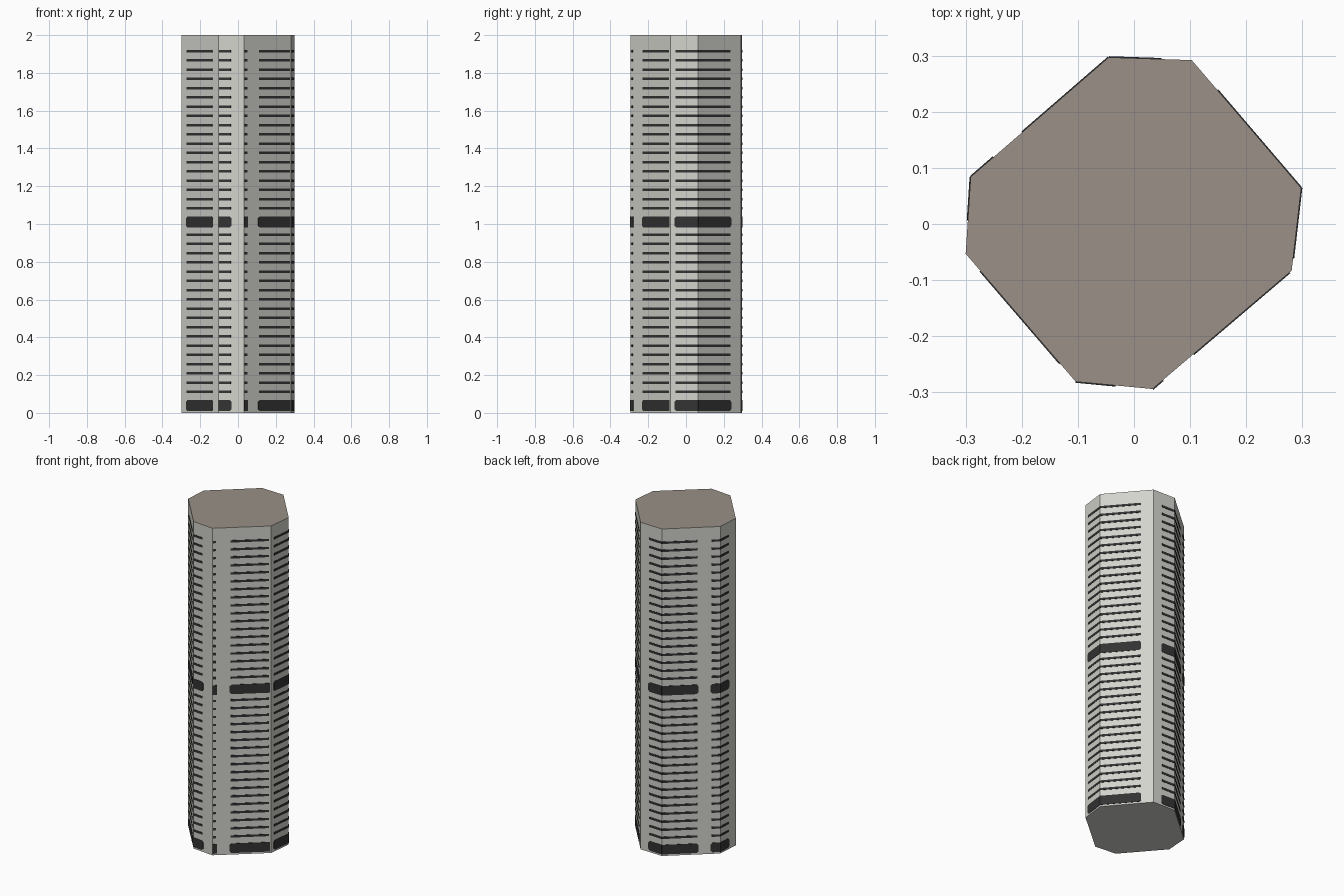
import bpy, bmesh
from mathutils import Vector

if "Cube" in bpy.data.objects:
    bpy.data.objects.remove(bpy.data.objects["Cube"])

H = 2.0
# Tower plan, counter-clockwise seen from above
PLAN = [(-0.30, -0.053), (-0.104, -0.281), (0.033, -0.294), (0.281, -0.083),
        (0.298, 0.064), (0.103, 0.292), (-0.045, 0.297), (-0.291, 0.084)]
# Window runs on each wall: start and end as a fraction of the wall width
RUNS = [[(0.15, 0.84)], [(0.02, 0.48)], [(0.01, 0.06), (0.31, 0.97)], [(0.18, 1)],
        [(0, 0.75)], [(0.40, 1)], [(0, 0.61), (0.85, 1)], [(0, 0.53)]]
BANDS = [0.039, 1.0105]          # heights of the two thick bands


def material(name, rgb):
    m = bpy.data.materials.new(name)
    m.diffuse_color = (*rgb, 1)
    m.use_nodes = True
    m.node_tree.nodes["Principled BSDF"].inputs["Base Color"].default_value = m.diffuse_color
    return m


wall_mat = material("pale grey wall", (0.64, 0.65, 0.60))
roof_mat = material("warm grey roof", (0.32, 0.28, 0.245))
dark_mat = material("dark glass", (0.033, 0.033, 0.033))


def finish(bm, name, mats):
    mesh = bpy.data.meshes.new(name)
    bm.to_mesh(mesh)
    bm.free()
    for m in mats:
        mesh.materials.append(m)
    obj = bpy.data.objects.new(name, mesh)
    bpy.context.collection.objects.link(obj)


# Tower body, with the roof coloured by direction
bm = bmesh.new()
low = [bm.verts.new((x, y, 0)) for x, y in PLAN]
top = [bm.verts.new((x, y, H)) for x, y in PLAN]
bm.faces.new(low[::-1])
bm.faces.new(top)
for i in range(8):
    j = (i + 1) % 8
    bm.faces.new((low[i], low[j], top[j], top[i]))
bm.normal_update()
for f in bm.faces:
    f.material_index = int(f.normal.z > 0.5)
finish(bm, "tower_body", [wall_mat, roof_mat])


def add_plate(bm, wall, run, z, height, cut=0.0):
    """Thin plate on one wall; corners are cut at ends that do not turn a tower corner."""
    a, b = Vector(PLAN[wall]), Vector(PLAN[(wall + 1) % 8])
    length = (b - a).length
    d = (b - a) / length
    n = Vector((d.y, -d.x))
    grow = cut * 0.5
    s0 = 0 if run[0] == 0 else run[0] * length - grow
    s1 = length if run[1] == 1 else run[1] * length + grow
    s0, s1 = max(s0, 0), min(s1, length)
    c0 = cut if run[0] > 0.1 else 0
    c1 = cut if run[1] < 0.95 and s1 - s0 > 0.03 else 0
    h = height / 2
    pts = []
    for s, t, cs, first in ((s0, -h, c0, 1), (s1, -h, -c1, 0), (s1, h, -c1, 1), (s0, h, c0, 0)):
        if cs == 0:
            pts.append((s, t))
            continue
        side = (s, t - abs(cs) * (1 if t > 0 else -1))
        end = (s + cs, t)
        pts += [side, end] if first else [end, side]

    def ring(out):
        return [bm.verts.new((*(a + d * s + n * out), z + t)) for s, t in pts]
    inner, outer = ring(0), ring(0.002)
    bm.faces.new(outer)
    for i in range(len(pts)):
        j = (i + 1) % len(pts)
        bm.faces.new((inner[i], inner[j], outer[j], outer[i]))


# Thick bands and the eighteen window strips above each
bands, strips = bmesh.new(), bmesh.new()
for wall, runs in enumerate(RUNS):
    for run in runs:
        for z in BANDS:
            add_plate(bands, wall, run, z, 0.058, 0.01)
            for k in range(18):
                add_plate(strips, wall, run, z + 0.072 + 0.049 * k, 0.013)
finish(bands, "floor_bands", [dark_mat])
finish(strips, "window_strips", [dark_mat])
